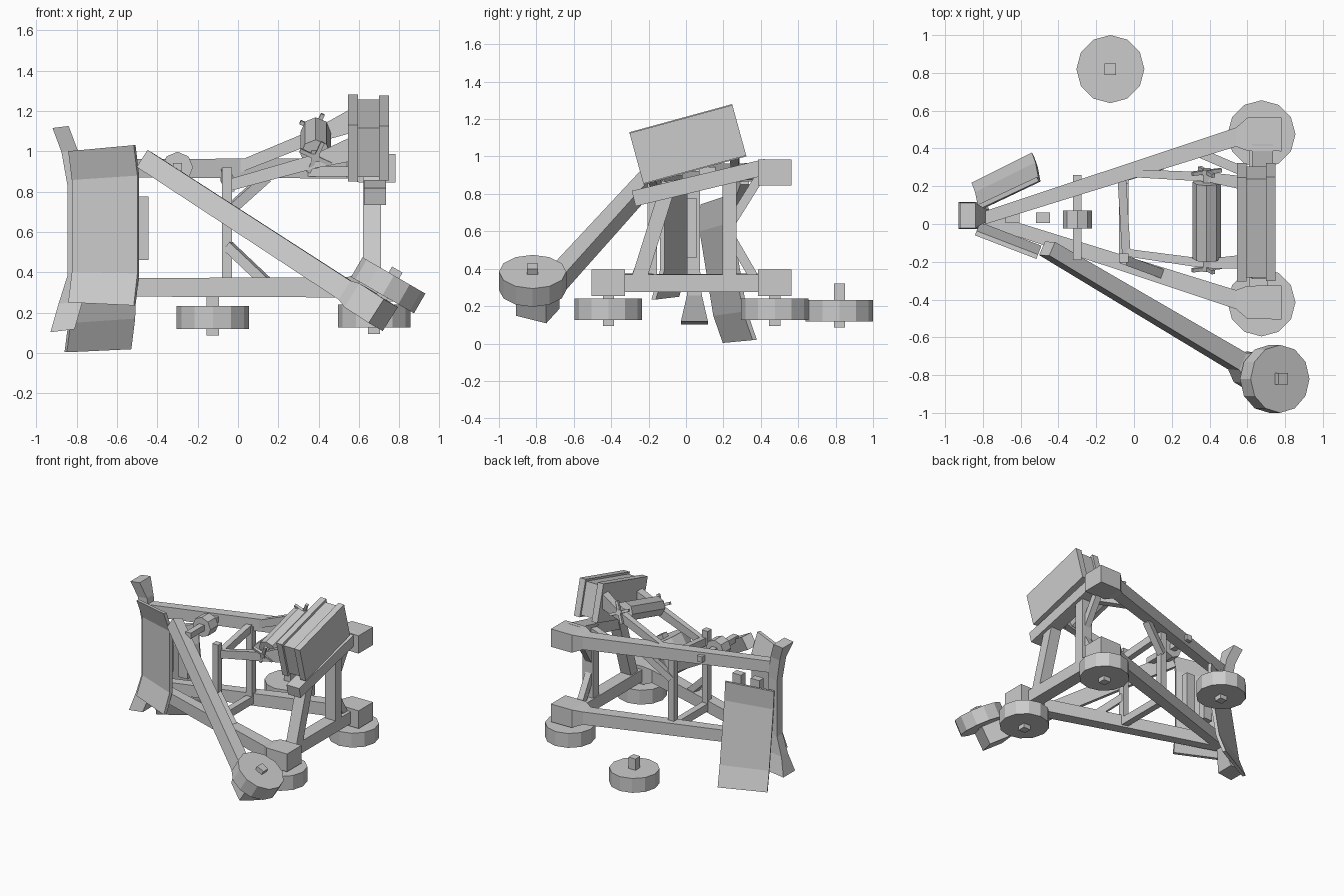
import bpy, bmesh, math
from mathutils import Vector, Matrix

cube = bpy.data.objects.get("Cube")
if cube:
    bpy.data.objects.remove(cube)

grey = bpy.data.materials.new("weathered_grey")
grey.use_nodes = True
grey.diffuse_color = (0.6, 0.6, 0.6, 1)
grey.node_tree.nodes["Principled BSDF"].inputs["Base Color"].default_value = (0.6, 0.6, 0.6, 1)

X, Y, Z = Vector((1, 0, 0)), Vector((0, 1, 0)), Vector((0, 0, 1))


def finish(name, bm):
    bmesh.ops.recalc_face_normals(bm, faces=bm.faces)
    mesh = bpy.data.meshes.new(name)
    bm.to_mesh(mesh)
    bm.free()
    mesh.materials.append(grey)
    obj = bpy.data.objects.new(name, mesh)
    bpy.context.collection.objects.link(obj)
    return obj


def loft(name, stations, wide=Y, tall=Z):
    """Rectangular sections (centre, width, height) joined into a timber."""
    bm = bmesh.new()
    rings = []
    for c, w, h in stations:
        c = Vector(c)
        rings.append([bm.verts.new(c + wide * (w / 2 * i) + tall * (h / 2 * j))
                      for i, j in ((-1, -1), (1, -1), (1, 1), (-1, 1))])
    for a, b in zip(rings, rings[1:]):
        for k in range(4):
            bm.faces.new((a[k], a[k - 1], b[k - 1], b[k]))
    bm.faces.new(rings[0])
    bm.faces.new(rings[-1])
    return finish(name, bm)


def beam(name, p, q, w, h, up=Z):
    p, q = Vector(p), Vector(q)
    d = (q - p).normalized()
    side = up.cross(d).normalized()
    return loft(name, [(p, w, h), (q, w, h)], side, d.cross(side))


def box(name, lo, hi):
    lo, hi = Vector(lo), Vector(hi)
    c, s = (lo + hi) / 2, hi - lo
    return loft(name, [((lo.x, c.y, c.z), s.y, s.z), ((hi.x, c.y, c.z), s.y, s.z)])


def drum(name, centre, axis, radius, depth, sides):
    bm = bmesh.new()
    bmesh.ops.create_cone(bm, cap_ends=True, segments=sides, radius1=radius,
                          radius2=radius, depth=depth)
    rot = Z.rotation_difference(axis).to_matrix().to_4x4()
    bm.transform(Matrix.Translation(centre) @ rot)
    return finish(name, bm)


def wheel(name, centre, axis=Z, low=0.09, high=0.09):
    c = Vector(centre)
    axis = axis.normalized()
    drum(name, c, axis, 0.18, 0.113, 12)
    beam(name + "_axle", c - axis * low, c + axis * high, 0.06, 0.06, Y)


def plate(name, tops, bottoms, outward, flare):
    """Side shield whose top and bottom strips bend outward."""
    bm = bmesh.new()
    out = Vector(outward).normalized()
    rings = []
    for t, f in ((0, flare), (0.19, 0), (0.8, 0), (1, flare)):
        a, b = [Vector(p).lerp(Vector(q), t) + out * f for p, q in zip(tops, bottoms)]
        rings.append([bm.verts.new(v) for v in (a, b, b + out * 0.025, a + out * 0.025)])
    for a, b in zip(rings, rings[1:]):
        for k in range(4):
            bm.faces.new((a[k], a[k - 1], b[k - 1], b[k]))
    bm.faces.new(rings[0])
    bm.faces.new(rings[-1])
    return finish(name, bm)


def side_timber(name, side, z):
    mid = 0.03
    loft(name, [((-0.8, mid, z), 0.07, 0.09), ((0.54, mid + side * 0.43, z), 0.1, 0.1),
                ((0.6, mid + side * 0.445, z), 0.175, 0.14),
                ((0.78, mid + side * 0.445, z), 0.18, 0.14)])


# Triangular frame
side_timber("lower_left_timber", 1, 0.325)
side_timber("lower_right_timber", -1, 0.325)
side_timber("upper_timber", 1, 0.915)
beam("rear_sill", (0.66, -0.38, 0.322), (0.66, 0.42, 0.322), 0.1, 0.095)
beam("mid_sill", (-0.055, -0.18, 0.322), (-0.055, 0.24, 0.322), 0.05, 0.06)
beam("rear_post", (0.665, 0.233, 0.33), (0.665, 0.233, 0.92), 0.075, 0.09, X)
beam("leaning_post", (0.665, -0.25, 0.35), (0.665, -0.09, 0.86), 0.08, 0.09, X)
beam("mid_post_left", (-0.055, 0.24, 0.33), (-0.055, 0.24, 0.9), 0.05, 0.05, X)
beam("mid_post_right", (-0.055, -0.18, 0.33), (-0.055, -0.18, 0.92), 0.05, 0.05, X)
beam("slipped_crossbeam", (0.68, -0.28, 0.775), (0.68, 0.43, 0.945), 0.11, 0.085)

# Diagonal braces
beam("lower_brace", (-0.05, -0.19, 0.53), (0.14, -0.26, 0.35), 0.05, 0.05)
beam("upper_brace", (-0.05, 0.25, 0.7), (0.14, 0.31, 0.87), 0.05, 0.05)
beam("rear_upper_brace", (0.66, 0.25, 0.66), (0.66, 0.4, 0.9), 0.05, 0.05)
beam("rear_lower_brace", (0.66, 0.25, 0.55), (0.66, 0.36, 0.36), 0.05, 0.05)
beam("corner_brace", (0.34, 0.38, 0.9), (0.62, 0.26, 0.9), 0.05, 0.05)

# Prow post, flared and swept forward at both ends
loft("prow_post", [((-0.87, 0.045, 0.11), 0.145, 0.03), ((-0.83, 0.045, 0.25), 0.08, 0.03),
                   ((-0.805, 0.04, 0.39), 0.07, 0.02), ((-0.805, 0.04, 0.83), 0.07, 0.02),
                   ((-0.835, 0.045, 1.0), 0.08, 0.02), ((-0.88, 0.045, 1.12), 0.135, 0.02)],
     Y, Vector((4, 0, 0.5)))

# Shields, one in place and one fallen against the side
plate("front_shield", [(-0.815, 0.01, 1.0), (-0.49, -0.115, 1.03)],
      [(-0.815, 0.01, 0.25), (-0.49, -0.115, 0.235)], (-0.36, -0.93, 0), 0.05)
plate("fallen_shield", [(-0.81, 0.05, 0.74), (-0.49, 0.2, 0.79)],
      [(-0.835, 0.17, 0.0), (-0.515, 0.33, 0.015)], (-0.46, 0.89, 0.1), 0.03)

# Front roller and hanging blocks
drum("roller_hub", (-0.3, 0.025, 0.92), Y, 0.077, 0.095, 8)
beam("roller_axle", (-0.3, -0.19, 0.92), (-0.3, 0.26, 0.92), 0.045, 0.045)
for i, x in enumerate((-0.52, -0.68)):
    box("hanging_block_%d" % i, (x, 0.005, 0.46), (x + 0.075, 0.06, 0.775))

# Wheels under the frame and one lying loose
wheel("rear_left_wheel", (0.675, 0.475, 0.183))
wheel("rear_right_wheel", (0.675, -0.415, 0.183))
wheel("loose_wheel", (-0.125, 0.82, 0.175), high=0.145)

# Broken upper timber with its upturned wheel
up = Vector((0.5, 0, 0.866))
start, end = Vector((-0.46, -0.13, 0.955)), Vector((0.57, -0.74, 0.285))
along = (end - start).normalized()
side = up.cross(along).normalized()
tall = along.cross(side)
loft("fallen_timber", [(start, 0.08, 0.1), (end - along * 0.03, 0.1, 0.11),
                       (end + along * 0.04, 0.18, 0.14), (end + along * 0.2, 0.18, 0.14)],
     side, tall)
wheel("upturned_wheel", (0.745, -0.82, 0.335), up)

# Tilted throwing mechanism
tilt = Matrix.Rotation(math.radians(15.3), 4, 'X')
pivot = Matrix.Translation((0, 0.01, 1.065))
for name, x0, x1, half_y, half_z in (("case_front", 0.545, 0.595, 0.285, 0.145),
                                     ("case_core", 0.595, 0.7, 0.27, 0.125),
                                     ("case_back", 0.7, 0.75, 0.285, 0.14)):
    part = box(name, (x0, -half_y, -half_z), (x1, half_y, half_z))
    part.data.transform(pivot @ tilt)

axis = Vector((0, math.cos(math.radians(15.3)), math.sin(math.radians(15.3))))
centre = Vector((0.385, 0.02, 1.04))
drum("winch_drum", centre, axis, 0.075, 0.42, 8)
beam("winch_axle", centre - axis * 0.28, centre + axis * 0.28, 0.04, 0.04)
for s in (-1, 1):
    hub = centre + axis * (s * 0.265)
    for k in range(2):
        a = math.radians(25 + 90 * k)
        spoke = X * math.cos(a) + axis.cross(X) * math.sin(a)
        beam("winch_handle_%d_%d" % (s, k), hub - spoke * 0.085, hub + spoke * 0.085,
             0.02, 0.02, axis)

beam("swing_bar", (-0.065, 0.25, 0.885), (-0.04, -0.17, 0.83), 0.045, 0.06)
for name, p, q, r in (("left_arm", (-0.05, 0.27, 0.9), (0.38, 0.25, 1.075), (0.56, 0.22, 1.15)),
                      ("right_arm", (-0.05, -0.15, 0.83), (0.38, -0.21, 0.95), (0.56, -0.2, 1.01))):
    loft(name, [(p, 0.04, 0.06), (q, 0.05, 0.07), (r, 0.07, 0.12)])
